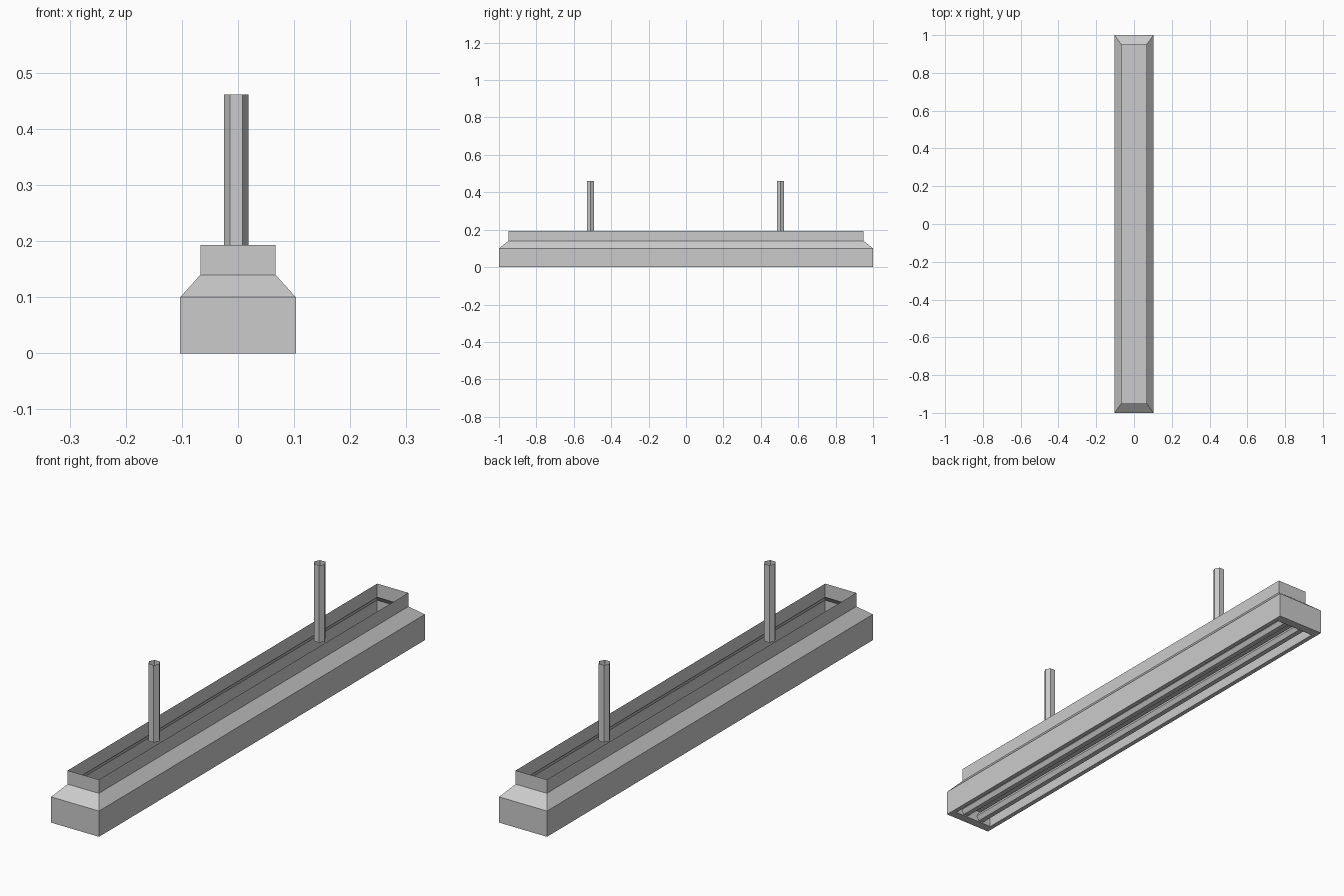
import bpy, bmesh, math
from mathutils import Matrix

if "Cube" in bpy.data.objects:
    bpy.data.objects.remove(bpy.data.objects["Cube"])


def finish(name, bm):
    me = bpy.data.meshes.new(name)
    bm.to_mesh(me)
    bm.free()
    ob = bpy.data.objects.new(name, me)
    bpy.context.collection.objects.link(ob)
    return ob


def rect_loft(name, sections, cap_end=False):
    """Skin rectangular rings given as (half x, half y, z)."""
    bm = bmesh.new()
    rings = [[bm.verts.new((sx * hx, sy * hy, z))
              for sx, sy in ((-1, -1), (1, -1), (1, 1), (-1, 1))]
             for hx, hy, z in sections]
    for a, b in zip(rings, rings[1:]):
        for i in range(4):
            j = (i + 1) % 4
            bm.faces.new((a[i], a[j], b[j], b[i]))
    if cap_end:
        bm.faces.new(rings[-1])
    return finish(name, bm)


def hex_tube(name, radius, length, loc, along_y=False, caps=False):
    bm = bmesh.new()
    bmesh.ops.create_cone(bm, cap_ends=caps, segments=6,
                          radius1=radius, radius2=radius, depth=length)
    # first corner points along x
    bm.verts.ensure_lookup_table()
    v = bm.verts[0].co
    turn = Matrix.Rotation(-math.atan2(v.y, v.x), 4, 'Z')
    if along_y:
        turn = Matrix.Rotation(math.pi / 2, 4, 'X') @ turn
    bm.transform(Matrix.Translation(loc) @ turn)
    return finish(name, bm)


# Open-topped housing shell: upper collar, sloped shoulder, outer skirt
rect_loft("housing", [(0.103, 1.0, 0.0), (0.103, 1.0, 0.10),
                      (0.067, 0.95, 0.14), (0.067, 0.95, 0.193)])

# Bottom lip and recessed reflector plate
rect_loft("reflector", [(0.103, 1.0, 0.0), (0.085, 0.965, 0.0),
                        (0.085, 0.965, 0.045)], cap_end=True)

# Lamp tubes inside the recess
for side, sx in (("left", -1), ("right", 1)):
    hex_tube(f"lamp_tube_{side}", 0.02, 1.93, (sx * 0.038, 0, 0.022), True)

# Open hexagonal hanging rods
for end, y in (("front", -0.51), ("back", 0.505)):
    hex_tube(f"hanging_rod_{end}", 0.022, 0.30, (-0.003, y, 0.311))
